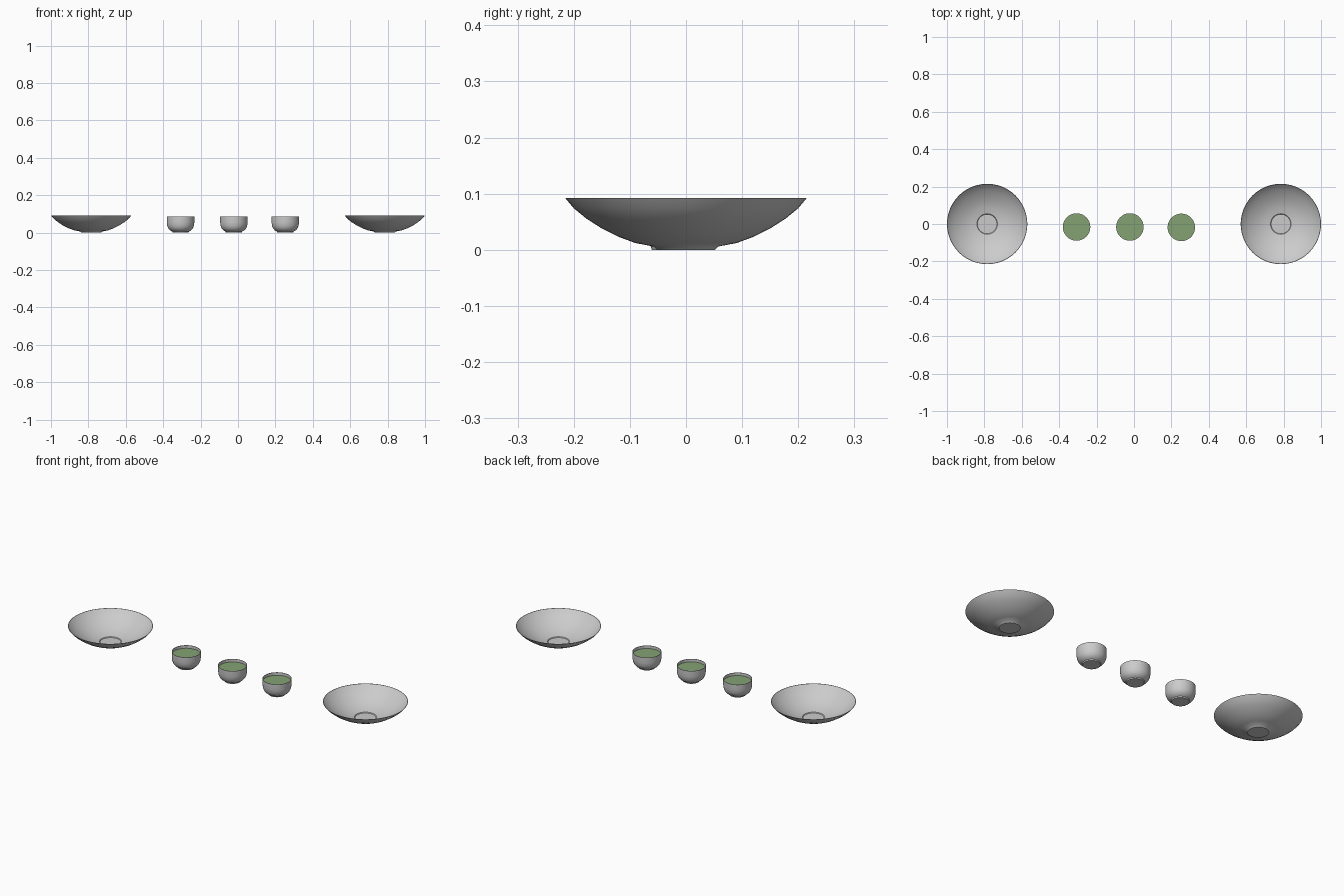
import bpy, bmesh, math

if "Cube" in bpy.data.objects:
    bpy.data.objects.remove(bpy.data.objects["Cube"])

SEG = 48


def lathe(name, profile, loc, mat=None):
    """Spin a (radius, z) profile round the z axis; radius 0 closes at the axis."""
    bm = bmesh.new()
    verts = [bm.verts.new((r, 0, z)) for r, z in profile]
    edges = [bm.edges.new(pair) for pair in zip(verts, verts[1:])]
    bmesh.ops.spin(bm, geom=verts + edges, cent=(0, 0, 0), axis=(0, 0, 1),
                   angle=2 * math.pi, steps=SEG, use_merge=True)
    bmesh.ops.remove_doubles(bm, verts=bm.verts, dist=1e-5)
    bmesh.ops.recalc_face_normals(bm, faces=bm.faces)
    me = bpy.data.meshes.new(name)
    bm.to_mesh(me)
    bm.free()
    ob = bpy.data.objects.new(name, me)
    bpy.context.collection.objects.link(ob)
    ob.location = loc
    if mat:
        me.materials.append(mat)
    bpy.ops.object.select_all(action='DESELECT')
    ob.select_set(True)
    bpy.context.view_layer.objects.active = ob
    bpy.ops.object.shade_smooth_by_angle(angle=math.radians(35))
    return ob


tea_green = bpy.data.materials.new("tea_green")
tea_green.diffuse_color = (0.23, 0.36, 0.17, 1)
tea_green.use_nodes = True
tea_green.node_tree.nodes["Principled BSDF"].inputs["Base Color"].default_value = tea_green.diffuse_color

# Thin-walled profiles: outside from the foot up, over the rim, back down inside
bowl = [(0, 0), (0.052, 0), (0.058, 0.006), (0.09, 0.012), (0.12, 0.023),
        (0.15, 0.038), (0.178, 0.056), (0.2, 0.074), (0.215, 0.092),
        (0.213, 0.092), (0.198, 0.075), (0.176, 0.058), (0.149, 0.04),
        (0.119, 0.025), (0.09, 0.014), (0.055, 0.007), (0.052, 0.003), (0, 0.003)]
cup = [(0, 0), (0.043, 0), (0.045, 0.006), (0.056, 0.012), (0.065, 0.022),
       (0.071, 0.036), (0.0735, 0.055), (0.0735, 0.085), (0.0715, 0.085),
       (0.0715, 0.055), (0.069, 0.037), (0.063, 0.023), (0.054, 0.014), (0, 0.01)]

# Wide bowls at both ends
for side, x in (("left", -0.785), ("right", 0.785)):
    lathe(side + "_bowl", bowl, (x, 0, 0))

# Three cups filled with tea
for i, (x, y) in enumerate(((-0.307, -0.016), (-0.022, -0.016), (0.253, -0.018)), 1):
    lathe(f"cup_{i}", cup, (x, y, 0))
    lathe(f"tea_{i}", [(0, 0.069), (0.0715, 0.069)], (x, y, 0), tea_green)
